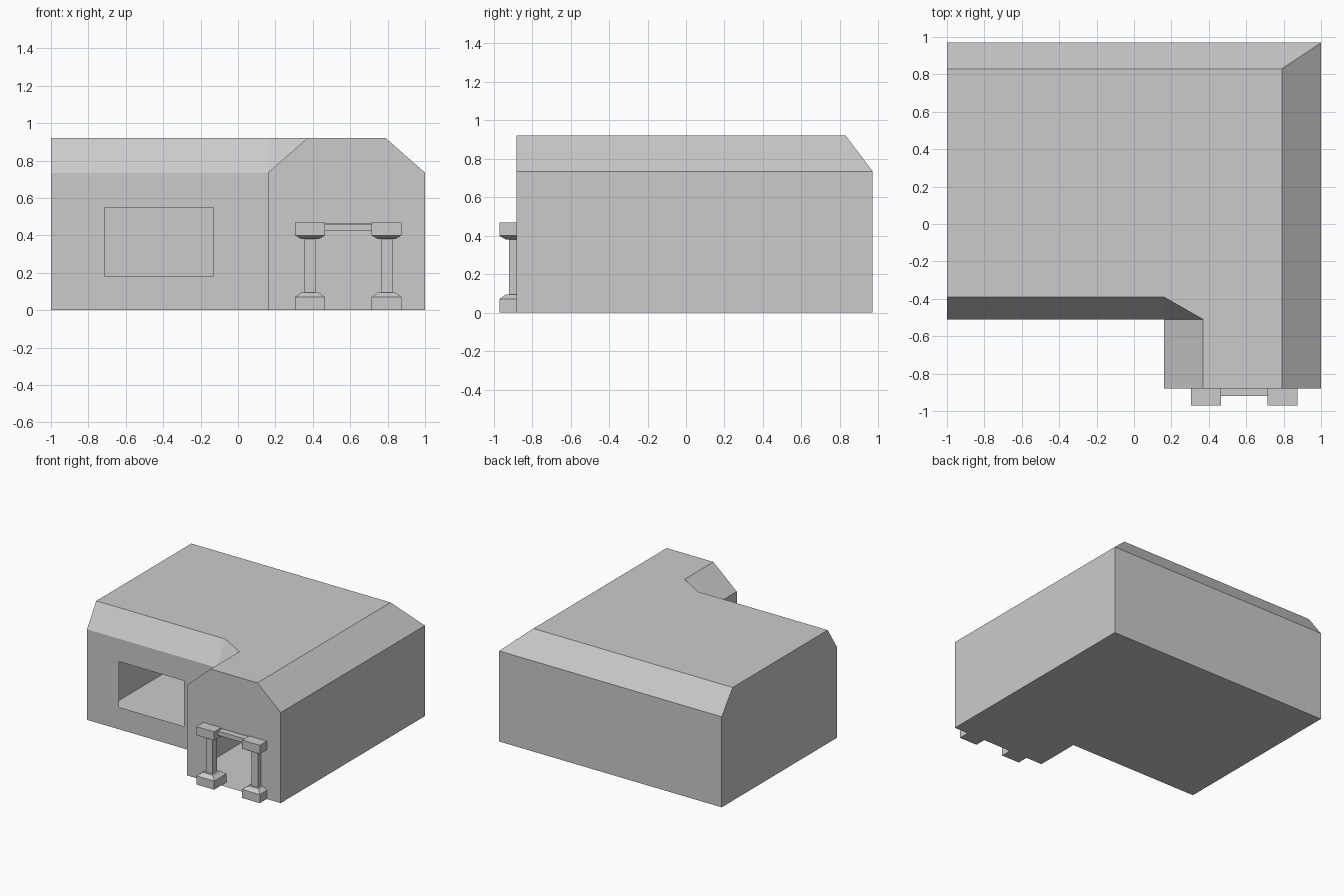
import bpy, bmesh

if "Cube" in bpy.data.objects:
    bpy.data.objects.remove(bpy.data.objects["Cube"])

L, W, R = -1.0, 0.16, 1.0            # left wall, wing side wall, right wall
FRONT, WING, BACK = -0.51, -0.88, 0.97
EAVE, TOP = 0.735, 0.92
RL, RR = 0.37, 0.79                  # flat roof edges of the wing
RF, RB = -0.39, 0.83                 # flat roof edges of the main block


def surface(name, polys):
    """Object from a few polygons, with shared corners welded."""
    bm = bmesh.new()
    for poly in polys:
        bm.faces.new([bm.verts.new(p) for p in poly])
    bmesh.ops.remove_doubles(bm, verts=bm.verts, dist=1e-4)
    me = bpy.data.meshes.new(name)
    bm.to_mesh(me)
    bm.free()
    ob = bpy.data.objects.new(name, me)
    bpy.context.collection.objects.link(ob)
    return ob


def facing_front(y, pts):
    return [(x, y, z) for x, z in pts]


def facing_side(x, pts):
    return [(x, y, z) for y, z in pts]


# front wall of the main block, with a window opening
wx0, wx1, wz0, wz1 = -0.71, -0.13, 0.18, 0.55
rects = [(L, wx0, 0, EAVE), (wx1, W, 0, EAVE), (wx0, wx1, 0, wz0), (wx0, wx1, wz1, EAVE)]
surface("window_wall", [facing_front(FRONT, [(a, c), (b, c), (b, d), (a, d)])
                        for a, b, c, d in rects])

# front gable of the wing, with a doorway
dx0, dx1, dz = 0.385, 0.795, 0.463
surface("door_wall", [facing_front(WING, [
    (W, 0), (dx0, 0), (dx0, dz), (dx1, dz), (dx1, 0), (R, 0),
    (R, EAVE), (RR, TOP), (RL, TOP), (W, EAVE)])])

# remaining outer walls
surface("outer_walls", [
    facing_side(L, [(BACK, 0), (FRONT, 0), (FRONT, EAVE), (RF, TOP), (RB, TOP), (BACK, EAVE)]),
    facing_side(R, [(WING, 0), (BACK, 0), (BACK, EAVE), (WING, EAVE)]),
    facing_front(BACK, [(R, 0), (L, 0), (L, EAVE), (R, EAVE)]),
    facing_side(W, [(FRONT, 0), (WING, 0), (WING, EAVE), (FRONT, EAVE)]),
])

# wing side wall continued indoors
surface("inner_wall", [facing_side(W, [(BACK, 0), (FRONT, 0), (FRONT, EAVE), (BACK, EAVE)])])

# floor
surface("floor", [[(x, y, 0) for x, y in [
    (L, FRONT), (L, BACK), (R, BACK), (R, WING), (W, WING), (W, FRONT)]]])

# roof: flat top, sloped sides and the valley corner
surface("roof", [
    [(x, y, TOP) for x, y in [(L, RF), (W, RF), (RL, FRONT), (RL, WING),
                              (RR, WING), (RR, RB), (L, RB)]],
    [(L, FRONT, EAVE), (W, FRONT, EAVE), (W, RF, TOP), (L, RF, TOP)],
    [(W, FRONT, EAVE), (RL, FRONT, TOP), (W, RF, TOP)],
    [(W, FRONT, EAVE), (W, WING, EAVE), (RL, WING, TOP), (RL, FRONT, TOP)],
    [(R, WING, EAVE), (R, BACK, EAVE), (RR, RB, TOP), (RR, WING, TOP)],
    [(R, BACK, EAVE), (L, BACK, EAVE), (L, RB, TOP), (RR, RB, TOP)],
])


# square porch columns with flared base and capital
def column(name, cx, cy):
    profile = [(0.08, 0), (0.08, 0.07), (0.046, 0.095), (0.03, 0.095),
               (0.03, 0.38), (0.046, 0.38), (0.08, 0.40), (0.08, 0.47)]
    rings = [[(cx + sx * r, cy + sy * r, z)
              for sx, sy in [(-1, -1), (1, -1), (1, 1), (-1, 1)]] for r, z in profile]
    polys = [rings[0][::-1], rings[-1]]
    for lo, hi in zip(rings, rings[1:]):
        for i in range(4):
            j = (i + 1) % 4
            polys.append([lo[i], lo[j], hi[j], hi[i]])
    surface(name, polys)


column("left_column", 0.385, -0.89)
column("right_column", 0.795, -0.89)

# beam between the columns
bpy.ops.mesh.primitive_cube_add(size=1, location=(0.59, -0.89, 0.44))
beam = bpy.context.object
beam.name = "porch_beam"
beam.scale = (0.26, 0.06, 0.035)
